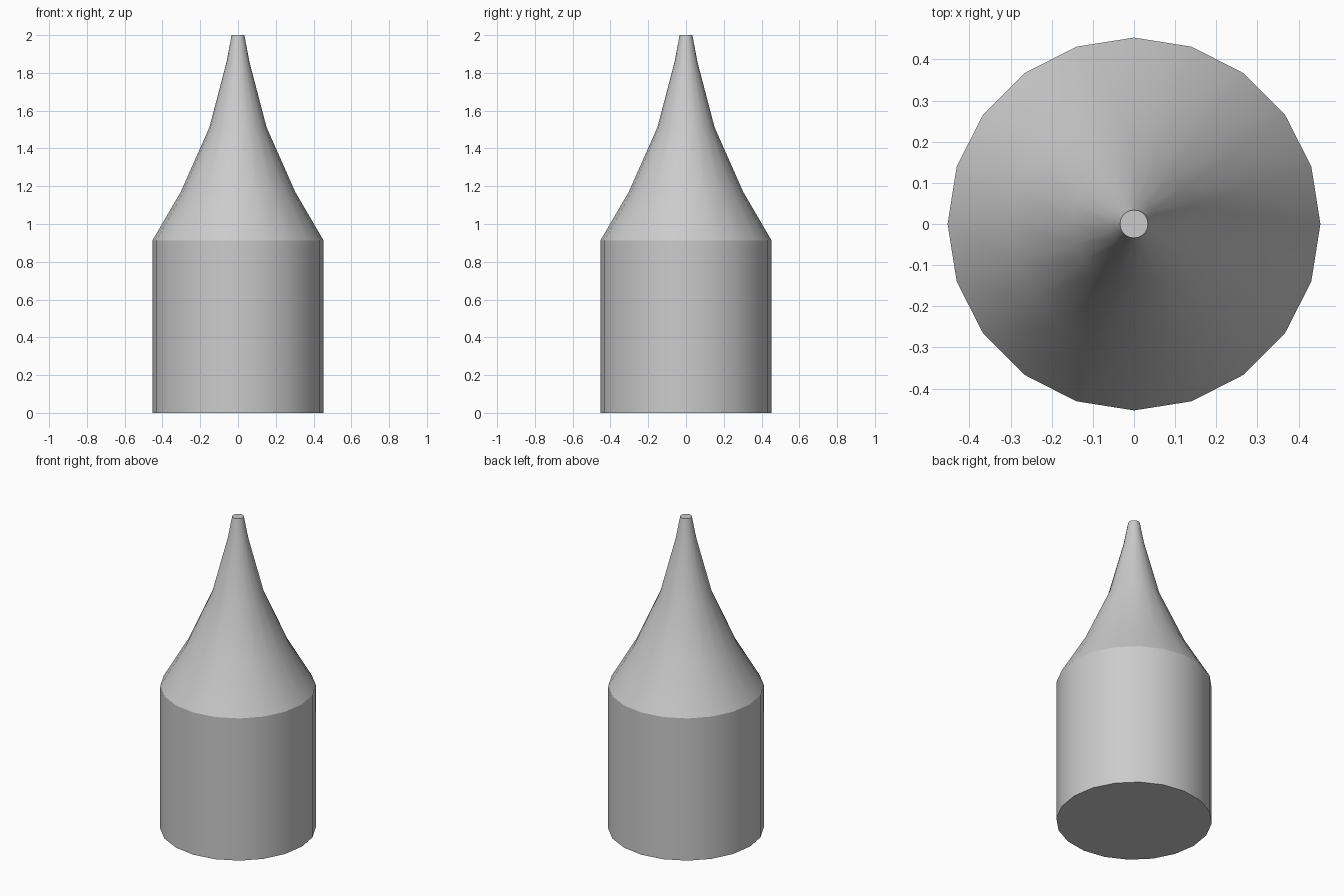
import bpy, bmesh, math

if "Cube" in bpy.data.objects:
    bpy.data.objects.remove(bpy.data.objects["Cube"])

SIDES = 20

def lathe(name, profile):
    """Closed solid of revolution from (radius, height) points."""
    bm = bmesh.new()
    rings = []
    for r, z in profile:
        rings.append([bm.verts.new((r * math.cos(2 * math.pi * i / SIDES),
                                    r * math.sin(2 * math.pi * i / SIDES), z))
                      for i in range(SIDES)])
    for low, high in zip(rings, rings[1:]):
        for i in range(SIDES):
            j = (i + 1) % SIDES
            bm.faces.new((low[i], low[j], high[j], high[i]))
    bm.faces.new(rings[0][::-1])
    bm.faces.new(rings[-1])
    mesh = bpy.data.meshes.new(name)
    bm.to_mesh(mesh)
    bm.free()
    obj = bpy.data.objects.new(name, mesh)
    bpy.context.collection.objects.link(obj)
    bpy.context.view_layer.objects.active = obj
    obj.select_set(True)
    bpy.ops.object.shade_smooth_by_angle(angle=math.radians(28))
    obj.select_set(False)
    return obj

# Straight barrel with a concave tapering nozzle and a small flat tip
lathe("nozzle_body", [(0.453, 0), (0.453, 0.913), (0.303, 1.17),
                      (0.151, 1.513), (0.06, 1.86), (0.034, 2.0)])
